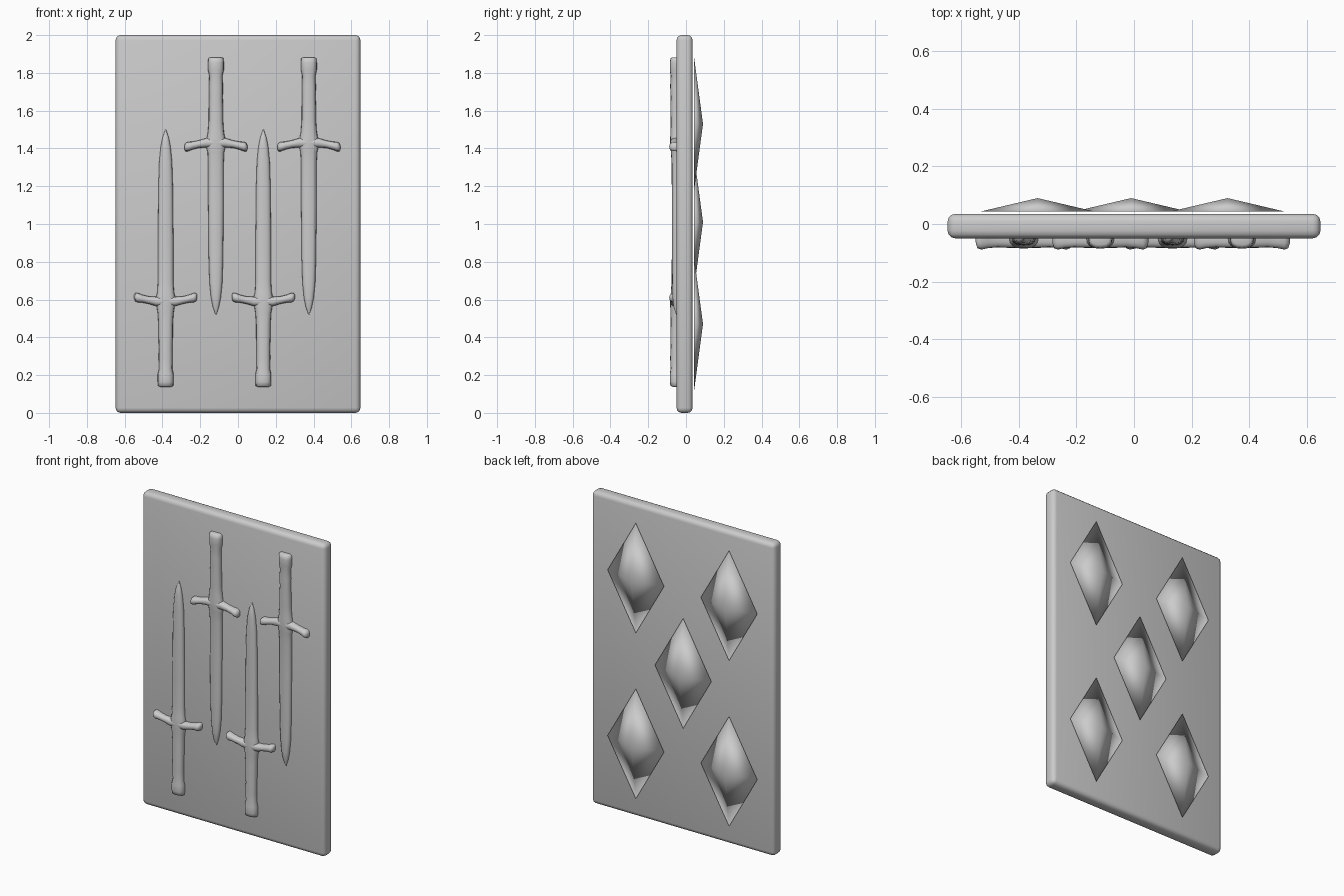
import bpy, bmesh, math
from mathutils import Vector

if "Cube" in bpy.data.objects:
    bpy.data.objects.remove(bpy.data.objects["Cube"])


def finish(name, bm, angle=None):
    bmesh.ops.recalc_face_normals(bm, faces=bm.faces)
    me = bpy.data.meshes.new(name)
    bm.to_mesh(me)
    bm.free()
    ob = bpy.data.objects.new(name, me)
    bpy.context.collection.objects.link(ob)
    for p in me.polygons:
        p.use_smooth = True
    if angle:
        bpy.ops.object.select_all(action='DESELECT')
        ob.select_set(True)
        bpy.context.view_layer.objects.active = ob
        bpy.ops.object.shade_smooth_by_angle(angle=math.radians(angle))
    return ob


def loft(bm, stations, place, n=16):
    """Skin rounded cross-sections; place(t, shift, u, v) maps to 3D."""
    rings = []
    for t, shift, w, d in stations:
        ring = []
        for i in range(n):
            a = 2 * math.pi * i / n
            c, s = math.cos(a), math.sin(a)
            u = w * math.copysign(abs(c) ** 0.8, c)
            v = d * math.copysign(abs(s) ** 0.8, s)
            ring.append(bm.verts.new(place(t, shift, u, v)))
        rings.append(ring)
    for a, b in zip(rings, rings[1:]):
        for i in range(n):
            j = (i + 1) % n
            bm.faces.new((a[i], a[j], b[j], b[i]))
    bm.faces.new(rings[0])
    bm.faces.new(rings[-1])


# Card slab with rounded edges
bm = bmesh.new()
bmesh.ops.create_cube(bm, size=1)
bmesh.ops.scale(bm, vec=(1.296, 0.085, 2.0), verts=bm.verts)
bmesh.ops.translate(bm, vec=(0, -0.0075, 1), verts=bm.verts)
bmesh.ops.bevel(bm, geom=bm.edges[:], offset=0.027, segments=3,
                profile=0.5, affect='EDGES')
finish("card_slab", bm, 35)

# Sword relief: (height, shift, half width, depth)
BODY = [(0.138, 0, 0.030, 0.022), (0.143, 0, 0.040, 0.032), (0.165, 0, 0.042, 0.036),
        (0.205, 0, 0.042, 0.036), (0.235, 0, 0.035, 0.031), (0.29, 0, 0.037, 0.034),
        (0.35, 0, 0.036, 0.031), (0.41, 0, 0.038, 0.033), (0.47, 0, 0.038, 0.031),
        (0.53, 0, 0.042, 0.032), (0.57, 0, 0.049, 0.034), (0.60, 0, 0.054, 0.034),
        (0.64, 0, 0.044, 0.030), (0.70, 0, 0.041, 0.026), (0.90, 0, 0.041, 0.025),
        (1.20, 0, 0.038, 0.024), (1.33, 0, 0.034, 0.023), (1.41, 0, 0.026, 0.021),
        (1.46, 0, 0.016, 0.016), (1.50, 0, 0.002, 0.002)]
# Half of the crossguard: (distance out, height, half width, depth)
GUARD = [(0.0, 0.590, 0.026, 0.034), (0.05, 0.590, 0.025, 0.033),
         (0.09, 0.597, 0.020, 0.031), (0.125, 0.605, 0.021, 0.034),
         (0.148, 0.610, 0.025, 0.039), (0.161, 0.613, 0.022, 0.034),
         (0.167, 0.615, 0.010, 0.015)]
GUARD = [(-t, s, w, d) for t, s, w, d in GUARD[:0:-1]] + GUARD
FACE_Y, MID_Z = -0.05, 1.01


def sword(name, x, flip):
    def along_z(t, s, u, v):
        return Vector((x + flip * u, FACE_Y + v, MID_Z + flip * (t - MID_Z)))

    def along_x(t, s, u, v):
        return Vector((x + flip * t, FACE_Y + v, MID_Z + flip * (s + u - MID_Z)))

    bm = bmesh.new()
    loft(bm, BODY, along_z)
    loft(bm, GUARD, along_x)
    finish(name, bm, 60)


for i, (x, flip) in enumerate([(-0.383, 1), (-0.117, -1), (0.134, 1), (0.375, -1)]):
    sword(f"sword_{i + 1}", x, flip)

# Diamond studs hovering just off the back, softly shaded pyramids
for i, (x, z) in enumerate([(-0.335, 1.53), (0.325, 1.53), (-0.01, 1.01),
                            (-0.335, 0.47), (0.325, 0.47)]):
    bm = bmesh.new()
    base = [bm.verts.new((x + dx, 0.043, z + dz))
            for dx, dz in ((0.2, 0), (0, 0.352), (-0.2, 0), (0, -0.352))]
    tip = bm.verts.new((x, 0.09, z))
    for k in range(4):
        bm.faces.new((base[k], base[(k + 1) % 4], tip))
    bm.faces.new(base)
    finish(f"diamond_stud_{i + 1}", bm)
